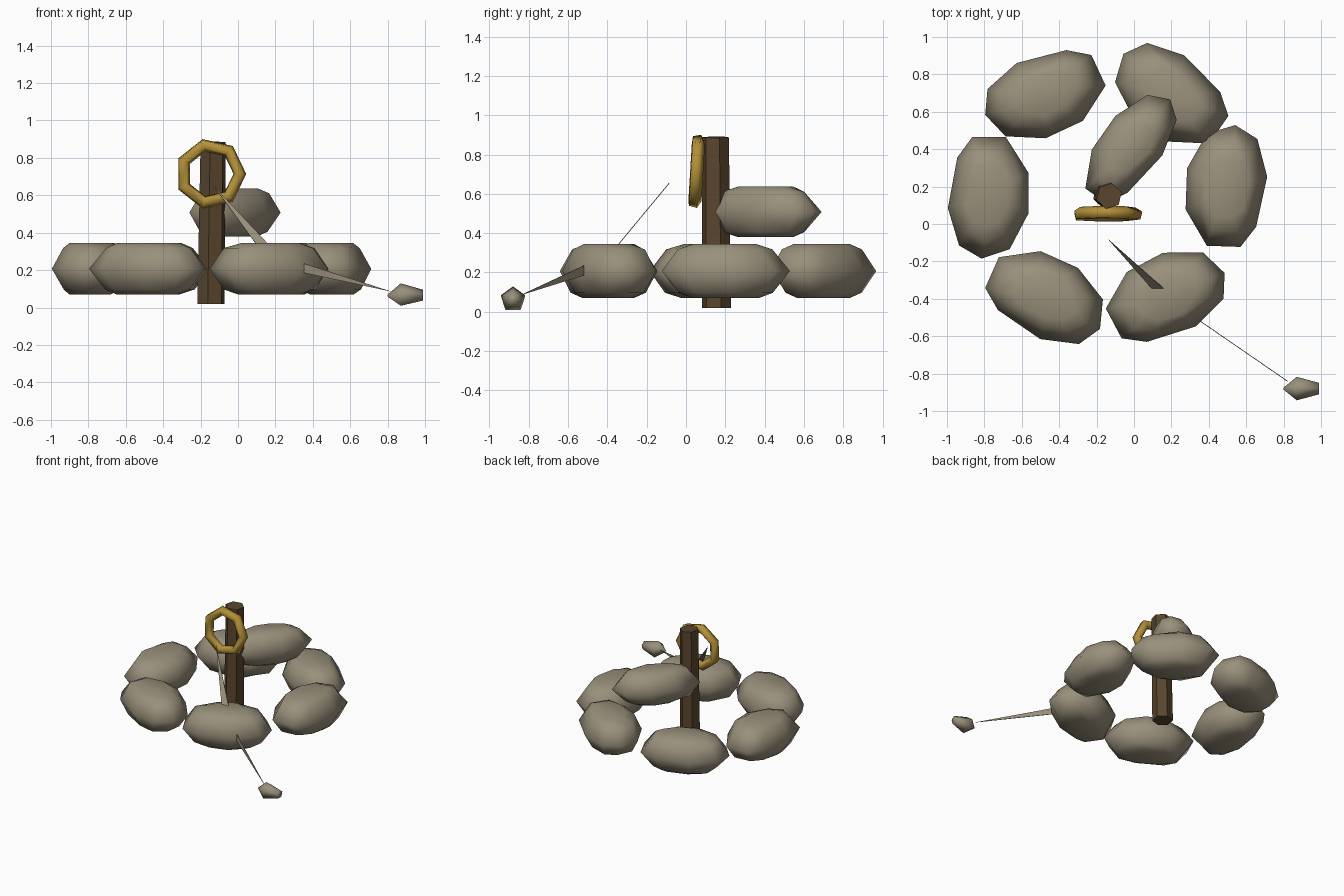
import bpy
import bmesh
import math
import random
from mathutils import Matrix, Vector

random.seed(4)
cube = bpy.data.objects.get("Cube")
if cube:
    bpy.data.objects.remove(cube, do_unlink=True)


def material(name, color):
    mat = bpy.data.materials.new(name)
    mat.use_nodes = True
    mat.diffuse_color = (*color, 1)
    mat.node_tree.nodes["Principled BSDF"].inputs["Base Color"].default_value = (*color, 1)
    return mat


STONE = material("warm grey stone", (0.32, 0.28, 0.2))
WOOD = material("dark brown wood", (0.1, 0.06, 0.027))
GOLD = material("gold", (0.45, 0.28, 0.04))


def add_object(name, bm, mat, smooth=True, matrix=None):
    bmesh.ops.recalc_face_normals(bm, faces=bm.faces)
    mesh = bpy.data.meshes.new(name)
    bm.to_mesh(mesh)
    bm.free()
    mesh.materials.append(mat)
    for face in mesh.polygons:
        face.use_smooth = smooth
    obj = bpy.data.objects.new(name, mesh)
    bpy.context.collection.objects.link(obj)
    if matrix:
        obj.matrix_world = matrix
    return obj


def loft(rings):
    """Skin a stack of closed rings and cap both ends."""
    bm = bmesh.new()
    rows = [[bm.verts.new(p) for p in ring] for ring in rings]
    count = len(rows[0])
    for low, high in zip(rows, rows[1:]):
        for i in range(count):
            j = (i + 1) % count
            bm.faces.new((low[i], low[j], high[j], high[i]))
    bm.faces.new(rows[0])
    bm.faces.new(rows[-1])
    return bm


def polygon(count, radius, turn=0):
    angles = [turn + math.tau * i / count for i in range(count)]
    return [(radius * math.cos(a), radius * math.sin(a)) for a in angles]


# Boulders: one chipped outline, narrowed towards top and bottom
OUTLINE = [(-0.31, -0.08), (-0.31, 0.1), (-0.12, 0.22), (0.1, 0.22), (0.29, 0.12),
           (0.34, -0.03), (0.27, -0.15), (0.07, -0.21), (-0.2, -0.16)]
LEVELS = [(-1, 0.5), (-0.8, 0.74), (0, 1), (0.8, 0.74), (1, 0.5)]


def boulder(name, center, yaw, half_height=0.138, width=1):
    rings = []
    for level, size in LEVELS:
        wobble = 0.012 if level else 0
        rings.append([(x * size + random.uniform(-wobble, wobble),
                       y * size * width + random.uniform(-wobble, wobble),
                       level * half_height) for x, y in OUTLINE])
    place = Matrix.Translation(center) @ Matrix.Rotation(math.radians(yaw), 4, "Z")
    add_object(name, loft(rings), STONE, matrix=place)


for name, x, y, yaw in [("front_right", -0.48, -0.395, -24), ("front_left", 0.17, -0.395, 28),
                        ("left", 0.5, 0.19, 88), ("back_left", 0.205, 0.69, 145),
                        ("back_right", -0.475, 0.7, 205), ("right", -0.785, 0.155, 270)]:
    boulder(name + "_boulder", (x, y, 0.207), yaw)
boulder("upper_boulder", (-0.02, 0.4, 0.508), 55, 0.128, 0.76)

# Wooden post, slightly leaning and tapered
post = [[(x - 0.145, y + 0.155, 0.02) for x, y in polygon(6, 0.076, 0.3)],
        [(x - 0.133, y + 0.15, 0.888 - 0.05 * x) for x, y in polygon(6, 0.07, 0.3)]]
add_object("post", loft(post), WOOD, smooth=False)

# Faceted gold ring hung on the front of the post
bm = bmesh.new()
section = polygon(5, 0.036, 0.4)
rows = []
for c, s in polygon(7, 1):
    rows.append([bm.verts.new((c * (0.158 + r), w, s * (0.158 + r))) for r, w in section])
for i, row in enumerate(rows):
    following = rows[(i + 1) % len(rows)]
    for j in range(len(section)):
        k = (j + 1) % len(section)
        bm.faces.new((row[j], row[k], following[k], following[j]))
add_object("gold_ring", bm, GOLD,
           matrix=Matrix.Translation((-0.147, 0.052, 0.715)) @ Matrix.Rotation(-0.06, 4, "X"))

# Small five-sided pebble lying apart
pebble = [[(x, y - 0.88, z + 0.063) for y, z in polygon(5, r, math.pi / 2)]
          for x, r in [(0.8, 0.006), (0.87, 0.066), (0.99, 0.032)]]
add_object("pebble", loft(pebble), STONE)


# Thin tapering blades
def blade(name, corners):
    bm = bmesh.new()
    bm.faces.new([bm.verts.new(Vector(p)) for p in corners])
    obj = add_object(name, bm, STONE, smooth=False)
    solid = obj.modifiers.new("thickness", "SOLIDIFY")
    solid.thickness = 0.004
    solid.offset = 0


blade("upper_blade", [(-0.135, -0.085, 0.655), (0.1, -0.35, 0.335), (0.165, -0.35, 0.335)])
blade("pebble_blade", [(0.82, -0.84, 0.085), (0.355, -0.52, 0.185), (0.355, -0.52, 0.235)])
